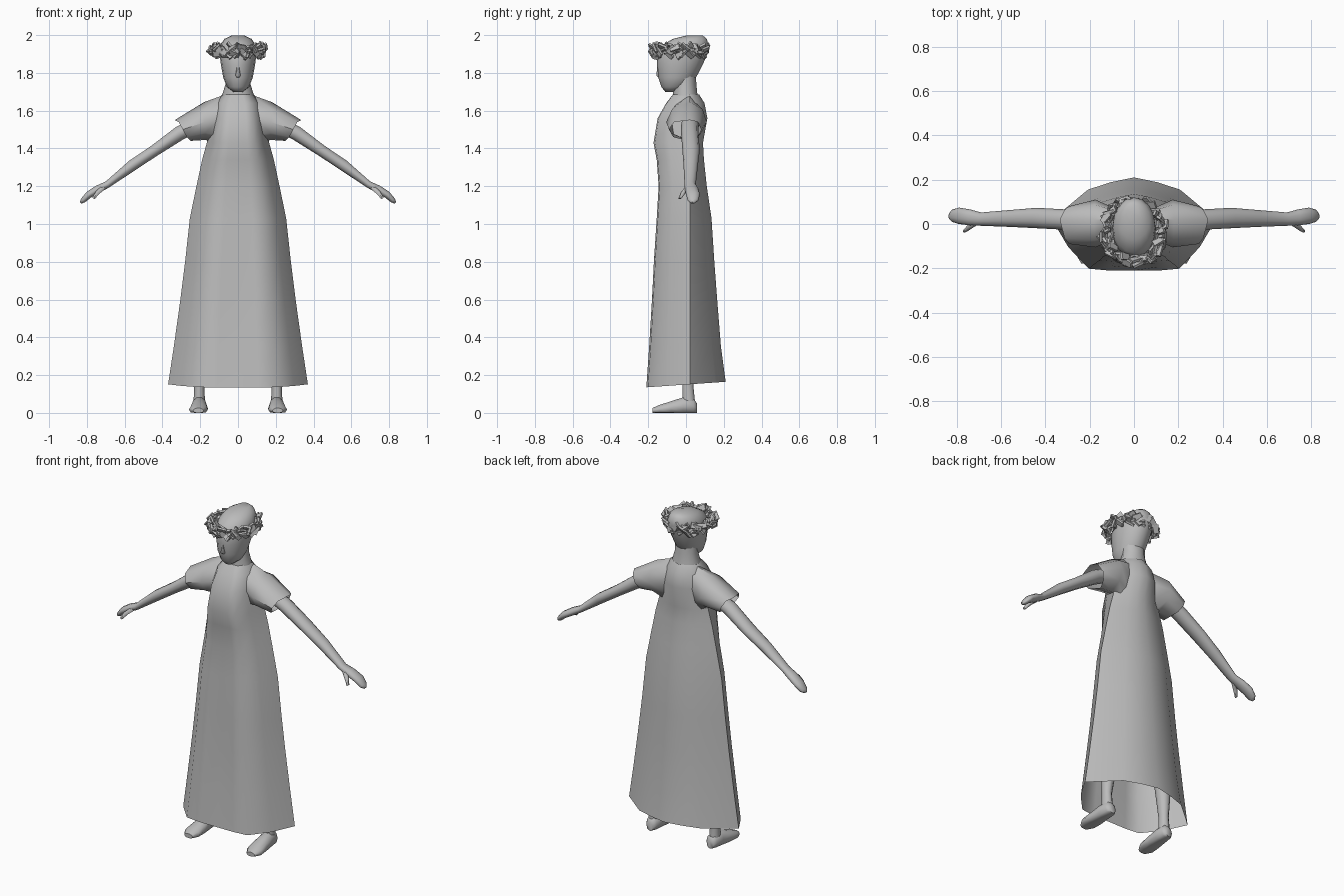
import bpy, bmesh, math, random
from mathutils import Vector, Euler

cube = bpy.data.objects.get("Cube")
if cube:
    bpy.data.objects.remove(cube, do_unlink=True)

grey = bpy.data.materials.new("plain grey")
grey.use_nodes = True
grey.diffuse_color = (0.5, 0.5, 0.5, 1)
grey.node_tree.nodes["Principled BSDF"].inputs["Base Color"].default_value = (0.5, 0.5, 0.5, 1)

X, Y, Z = Vector((1, 0, 0)), Vector((0, 1, 0)), Vector((0, 0, 1))


def finish(name, bm, smooth=60):
    bmesh.ops.recalc_face_normals(bm, faces=bm.faces)
    mesh = bpy.data.meshes.new(name)
    bm.to_mesh(mesh)
    bm.free()
    mesh.materials.append(grey)
    obj = bpy.data.objects.new(name, mesh)
    bpy.context.collection.objects.link(obj)
    if smooth:
        bpy.ops.object.select_all(action='DESELECT')
        obj.select_set(True)
        bpy.context.view_layer.objects.active = obj
        bpy.ops.object.shade_smooth_by_angle(angle=math.radians(smooth))
    return obj


def loft(name, rings, caps=(True, True), side=1, smooth=60):
    """Skin a list of closed rings; side=-1 builds the mirror image."""
    bm = bmesh.new()
    rows = [[bm.verts.new((p[0] * side, p[1], p[2])) for p in ring] for ring in rings]
    n = len(rows[0])
    for a, b in zip(rows, rows[1:]):
        for i in range(n):
            j = (i + 1) % n
            bm.faces.new((a[i], a[j], b[j], b[i]))
    if caps[0]:
        bm.faces.new(rows[0])
    if caps[1]:
        bm.faces.new(rows[-1])
    return finish(name, bm, smooth)


def tube(name, stations, u, n=None, side=1, sides=10):
    """Stations are x, y, z, radius along u, radius along n."""
    pts = [Vector(s[:3]) for s in stations]
    rings = []
    for i, s in enumerate(stations):
        t = pts[min(i + 1, len(pts) - 1)] - pts[max(i - 1, 0)]
        v = n or t.cross(u).normalized()
        ring = []
        for k in range(sides):
            a = math.tau * k / sides
            p = pts[i] + u * s[3] * math.cos(a) + v * s[4] * math.sin(a)
            p.z = max(p.z, 0)
            ring.append(p)
        rings.append(ring)
    return loft(name, rings, side=side)


# Gown: height, half width, front, back, front crease
gown = [
    (0.15, 0.37, -0.21, 0.21, 0.0), (0.35, 0.34, -0.195, 0.185, 0.012),
    (0.6, 0.305, -0.18, 0.165, 0.02), (0.8, 0.28, -0.17, 0.15, 0.015),
    (1.03, 0.255, -0.155, 0.135, 0.005), (1.2, 0.22, -0.145, 0.11, 0),
    (1.34, 0.19, -0.155, 0.095, 0), (1.43, 0.165, -0.172, 0.09, 0),
    (1.56, 0.145, -0.15, 0.113, 0), (1.64, 0.125, -0.105, 0.098, 0),
    (1.685, 0.085, -0.07, 0.07, 0),
]
rings = []
for i, (z, w, f, b, crease) in enumerate(gown):
    half = [(0, f + crease), (0.3 * w, f), (0.55 * w, f * 0.96), (0.8 * w, f * 0.5),
            (w, 0.02), (0.56 * w, b * 0.74), (0.28 * w, b * 0.9), (0, b)]
    outline = half + [(-x, y) for x, y in half[-2:0:-1]]
    # the hem dips at the front
    rings.append([(x, y, z + (0.07 * y if i == 0 else 0)) for x, y in outline])
loft("gown", rings, caps=(False, False))

# Sleeves: x and z of the top and bottom edges, front, back, middle height
cuffs = [(0.07, 1.685, 0.1, 1.4, -0.07, 0.07, 1.56),
         (0.18, 1.645, 0.17, 1.445, -0.105, 0.11, 1.54),
         (0.335, 1.55, 0.25, 1.44, -0.09, 0.08, 1.5)]
sleeve = []
for tx, tz, bx, bz, f, b, mz in cuffs:
    mx = (tx + bx) / 2
    sleeve.append([(tx, 0.02, tz), ((tx + mx) / 2, f * 0.7, (tz + mz) / 2 + 0.015), (mx, f, mz),
                   ((bx + mx) / 2, f * 0.75, (bz + mz) / 2 - 0.01), (bx, 0.01, bz),
                   ((bx + mx) / 2, b * 0.75, (bz + mz) / 2 - 0.01), (mx, b, mz),
                   ((tx + mx) / 2, b * 0.8, (tz + mz) / 2 + 0.015)])

arm = [(0.2, 0.02, 1.535, 0.045, 0.04), (0.31, 0.02, 1.48, 0.046, 0.04),
       (0.44, 0.027, 1.39, 0.046, 0.032), (0.56, 0.025, 1.31, 0.038, 0.031),
       (0.69, 0.022, 1.21, 0.03, 0.019), (0.74, 0.03, 1.185, 0.036, 0.022),
       (0.79, 0.037, 1.155, 0.037, 0.02), (0.82, 0.037, 1.125, 0.028, 0.015),
       (0.834, 0.035, 1.112, 0.01, 0.006)]
thumb = [(0.71, 0.01, 1.195, 0.016, 0.014), (0.745, -0.015, 1.165, 0.014, 0.013),
         (0.765, -0.032, 1.135, 0.008, 0.008)]
leg = [(0.18, 0.0, 0.6, 0.06, 0.06), (0.195, 0.015, 0.3, 0.042, 0.045),
       (0.205, 0.01, 0.14, 0.027, 0.031), (0.205, 0.015, 0.04, 0.031, 0.036)]
foot = [(0.203, 0.058, 0.025, 0.022, 0.026), (0.203, 0.04, 0.035, 0.036, 0.045),
        (0.205, -0.015, 0.035, 0.04, 0.05), (0.207, -0.08, 0.025, 0.047, 0.038),
        (0.21, -0.14, 0.018, 0.05, 0.026), (0.21, -0.178, 0.012, 0.028, 0.014)]

for label, s in (("left", 1), ("right", -1)):
    loft(label + "_sleeve", sleeve, caps=(False, False), side=s, smooth=50)
    tube(label + "_arm", arm, Y, side=s)
    tube(label + "_thumb", thumb, Y, side=s, sides=6)
    tube(label + "_leg", leg, X, Y, side=s)
    tube(label + "_foot", foot, X, Z, side=s)

# Neck and head: half width, half depth
tube("neck", [(0, 0.0, 1.64, 0.085, 0.07), (0, -0.005, 1.69, 0.082, 0.065),
              (0, -0.005, 1.74, 0.066, 0.06), (0, -0.01, 1.82, 0.07, 0.06)], X, Y, sides=12)
tube("head", [(0, -0.085, 1.70, 0.025, 0.025), (0, -0.06, 1.725, 0.058, 0.07),
              (0, -0.047, 1.775, 0.078, 0.1), (0, -0.033, 1.84, 0.09, 0.12),
              (0, -0.02, 1.9, 0.098, 0.133), (0, -0.005, 1.945, 0.095, 0.125),
              (0, 0.02, 1.98, 0.072, 0.09), (0, 0.045, 1.997, 0.035, 0.045)], X, Y, sides=16)
tube("nose", [(0, -0.14, 1.845, 0.01, 0.012), (0, -0.142, 1.785, 0.015, 0.018),
              (0, -0.135, 1.772, 0.009, 0.008)], X, Y, sides=6)

# Wreath: thin leaves scattered round a ring
random.seed(4)
bm = bmesh.new()
count = 95
for i in range(count):
    a = math.tau * i / count
    reach = random.uniform(-0.018, 0.012)
    centre = Vector(((0.134 + reach) * math.cos(a), -0.032 + (0.138 + reach) * math.sin(a),
                     1.918 + random.uniform(-0.024, 0.024)))
    turn = Euler((random.uniform(-1.2, 1.2), random.uniform(-1.0, 1.0),
                  a + math.pi / 2 + random.uniform(-0.7, 0.7))).to_matrix()
    leaf = bmesh.ops.create_cube(bm, size=1)["verts"]
    for v in leaf:
        taper = 0.7 if v.co.x > 0 else 1
        v.co = centre + turn @ Vector((v.co.x * 0.05, v.co.y * 0.012, v.co.z * 0.036 * taper))
finish("wreath", bm, smooth=0)
